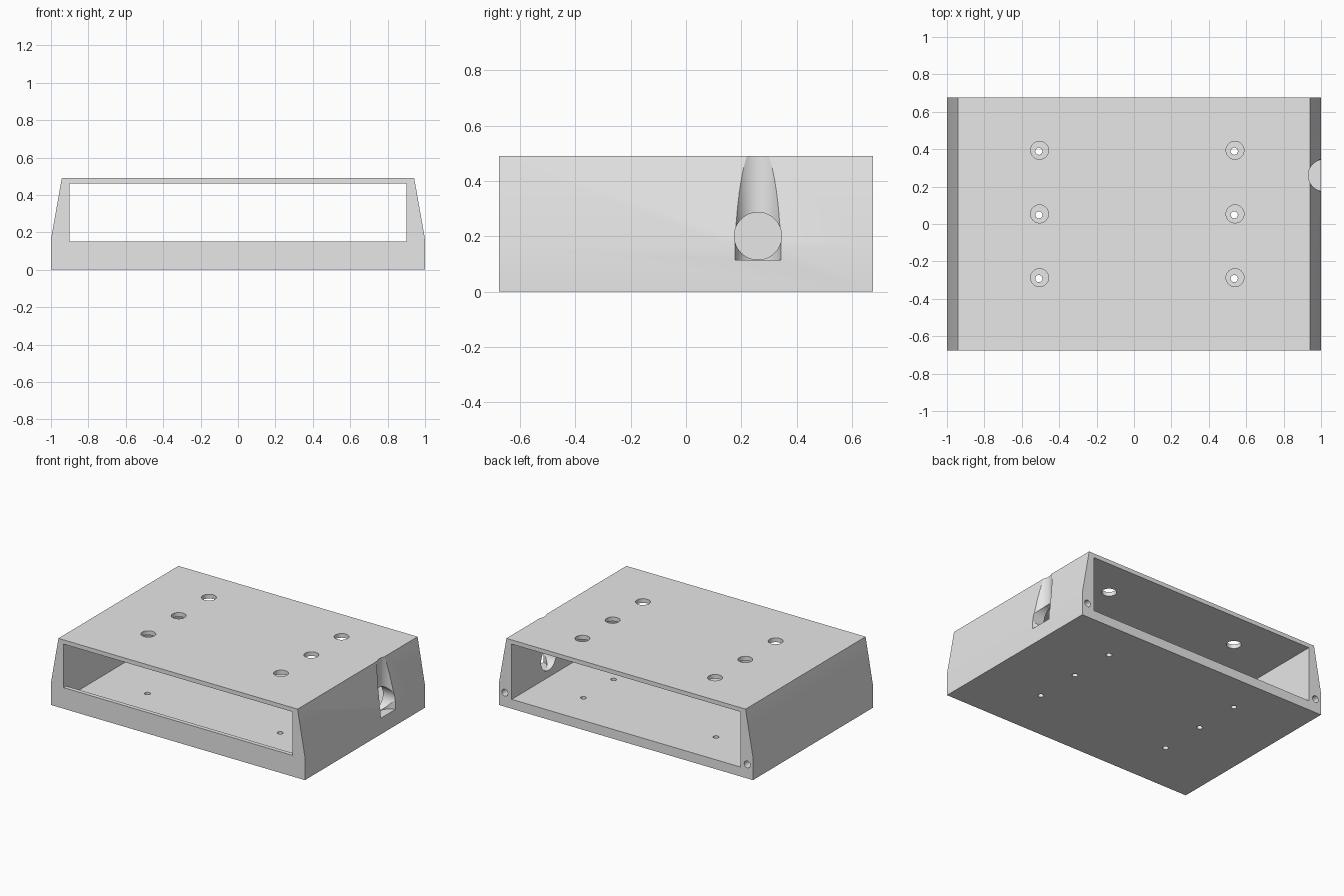
import bpy
import bmesh
from math import pi, radians
from mathutils import Matrix

if "Cube" in bpy.data.objects:
    bpy.data.objects.remove(bpy.data.objects["Cube"])

DEPTH = 0.675          # half depth along y
HOLE_X = (-0.505, 0.54)
HOLE_Y = (-0.287, 0.054, 0.394)

grey = bpy.data.materials.new("light grey")
grey.use_nodes = True
grey.diffuse_color = (0.8, 0.8, 0.8, 1)
grey.node_tree.nodes["Principled BSDF"].inputs["Base Color"].default_value = grey.diffuse_color


def make_object(name, bm):
    bmesh.ops.recalc_face_normals(bm, faces=bm.faces)
    mesh = bpy.data.meshes.new(name)
    bm.to_mesh(mesh)
    bm.free()
    mesh.materials.append(grey)
    obj = bpy.data.objects.new(name, mesh)
    bpy.context.collection.objects.link(obj)
    return obj


def extrude_profile(name, points, y0, y1):
    bm = bmesh.new()
    face = bm.faces.new([bm.verts.new((x, y0, z)) for x, z in points])
    moved = bmesh.ops.extrude_face_region(bm, geom=[face])["geom"]
    verts = [v for v in moved if isinstance(v, bmesh.types.BMVert)]
    bmesh.ops.translate(bm, verts=verts, vec=(0, y1 - y0, 0))
    return make_object(name, bm)


def rectangle(half_width, bottom, top):
    return [(-half_width, bottom), (half_width, bottom), (half_width, top), (-half_width, top)]


def cylinder(name, centre, radius, length, axis="Z", sides=48):
    turn = {"X": Matrix.Rotation(pi / 2, 4, "Y"),
            "Y": Matrix.Rotation(pi / 2, 4, "X"),
            "Z": Matrix.Identity(4)}[axis]
    bm = bmesh.new()
    bmesh.ops.create_cone(bm, cap_ends=True, segments=sides, radius1=radius, radius2=radius,
                          depth=length, matrix=Matrix.Translation(centre) @ turn)
    return make_object(name, bm)


def cut(body, cutter):
    cutter.hide_render = True
    mod = body.modifiers.new("cut", "BOOLEAN")
    mod.operation = "DIFFERENCE"
    mod.solver = "EXACT"
    mod.object = cutter
    bpy.context.view_layer.objects.active = body
    bpy.ops.object.modifier_apply(modifier=mod.name)
    bpy.data.objects.remove(cutter)


# Housing with upright lower walls and sloping upper walls
right_side = [(1, 0), (1, 0.162), (0.942, 0.49)]
left_side = [(-x, z) for x, z in reversed(right_side)]
housing = extrude_profile("housing", right_side + left_side, -DEPTH, DEPTH)

# Cavity open at the back, with a raised sill left along the front
cut(housing, extrude_profile("cavity", rectangle(0.9, 0.067, 0.46), -DEPTH + 0.03, DEPTH + 0.1))
cut(housing, extrude_profile("front_window", rectangle(0.9, 0.15, 0.46), -DEPTH - 0.1, -DEPTH + 0.1))

# Wide access holes in the roof above narrow screw holes in the floor
for x in HOLE_X:
    for y in HOLE_Y:
        cut(housing, cylinder("access_hole", (x, y, 0.5), 0.048, 0.2))
        cut(housing, cylinder("screw_hole", (x - 0.004, y - 0.005, 0), 0.019, 0.3, sides=32))

# Blind screw holes in the back face
for x in (-0.955, 0.955):
    cut(housing, cylinder("back_screw_hole", (x, DEPTH, 0.1), 0.024, 0.4, "Y", 32))

# Cable notch: upright groove in the side wall and a round port into the cavity
cut(housing, cylinder("cable_groove", (1.017, 0.26, 0.415), 0.085, 0.6))
cut(housing, cylinder("cable_port", (0.98, 0.26, 0.201), 0.0855, 0.3, "X"))

# Crisp edges with smooth hole walls
bpy.ops.object.select_all(action="DESELECT")
housing.select_set(True)
bpy.context.view_layer.objects.active = housing
bpy.ops.object.shade_smooth_by_angle(angle=radians(20))
